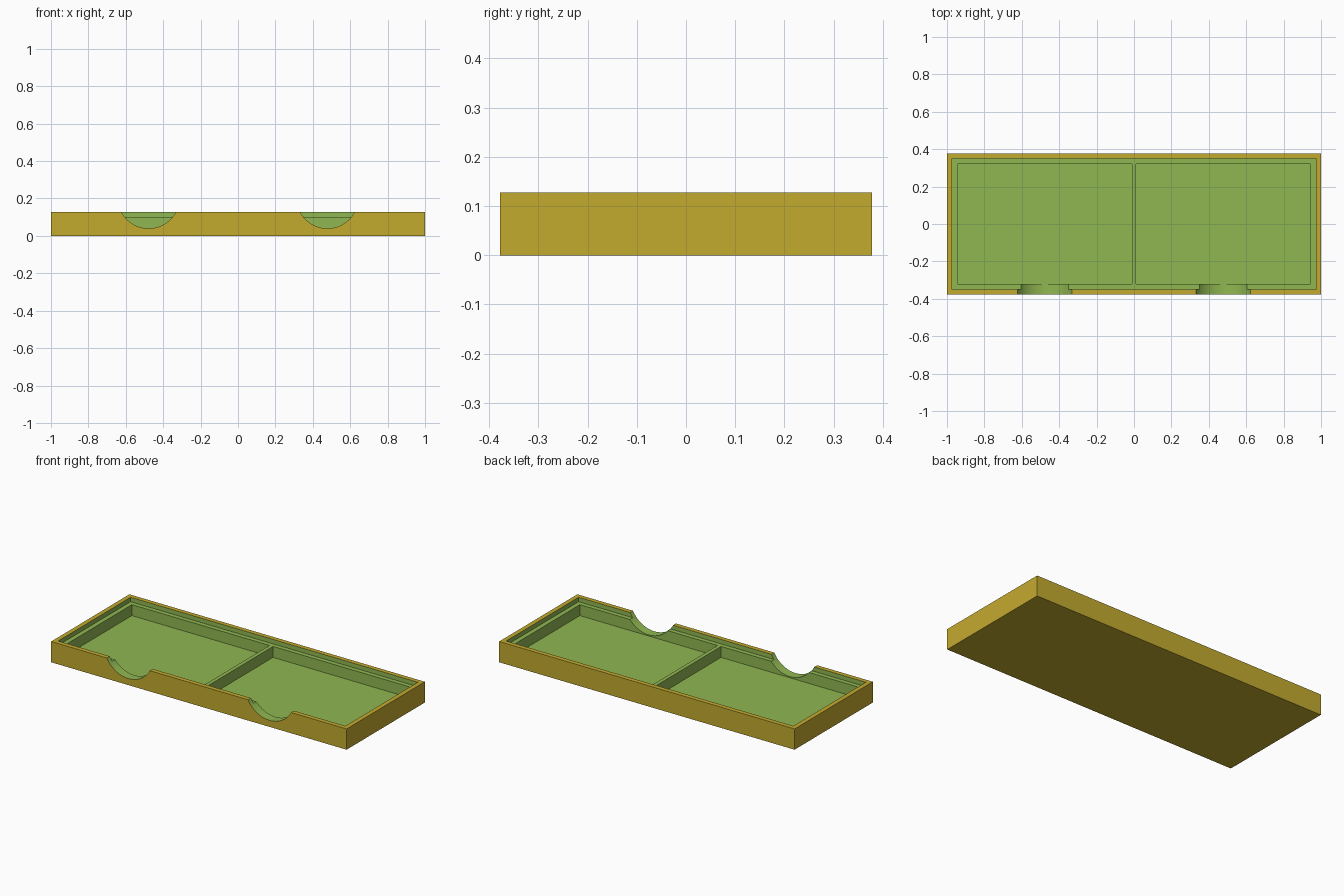
import bpy, math

if "Cube" in bpy.data.objects:
    bpy.data.objects.remove(bpy.data.objects["Cube"])

W, D, H = 1.0, 0.378, 0.127      # half width, half depth, height
LEDGE, FLOOR = 0.10, 0.033       # ledge and pocket floor heights


def material(name, color):
    m = bpy.data.materials.new(name)
    m.diffuse_color = (*color, 1)
    m.use_nodes = True
    m.node_tree.nodes["Principled BSDF"].inputs["Base Color"].default_value = m.diffuse_color
    return m


def box(name, x0, x1, y0, y1, z0, z1):
    bpy.ops.mesh.primitive_cube_add(
        size=1, location=((x0 + x1) / 2, (y0 + y1) / 2, (z0 + z1) / 2))
    ob = bpy.context.object
    ob.name = name
    ob.scale = (x1 - x0, y1 - y0, z1 - z0)
    bpy.ops.object.transform_apply(location=True, rotation=True, scale=True)
    return ob


# Solid tray block
tray = box("tray", -W, W, -D, D, 0, H)

# Shallow lid recess, then two pockets and two finger notches
cutters = [box("recess_cutter", -0.972, 0.972, -0.35, 0.35, LEDGE, 0.3)]
for side in (-1, 1):
    x0, x1 = sorted((side * 0.012, side * 0.944))
    cutters.append(box("pocket_cutter", x0, x1, -0.322, 0.322, FLOOR, 0.2))
    bpy.ops.mesh.primitive_cylinder_add(
        vertices=96, radius=0.165, depth=0.3,
        location=(side * 0.478, -0.4, 0.205), rotation=(math.pi / 2, 0, 0))
    notch = bpy.context.object
    notch.name = "notch_cutter"
    cutters.append(notch)

for cutter in cutters:
    cutter.hide_render = True
    mod = tray.modifiers.new("cut", 'BOOLEAN')
    mod.operation = 'DIFFERENCE'
    mod.solver = 'EXACT'
    mod.object = cutter

bpy.ops.object.select_all(action='DESELECT')
tray.select_set(True)
bpy.context.view_layer.objects.active = tray
for mod in list(tray.modifiers):
    bpy.ops.object.modifier_apply(modifier=mod.name)
for cutter in cutters:
    bpy.data.objects.remove(cutter, do_unlink=True)

# Outer shell and rim in mustard, every cut surface in green
tray.data.materials.clear()
tray.data.materials.append(material("mustard", (0.55, 0.405, 0.028)))
tray.data.materials.append(material("leaf_green", (0.28, 0.475, 0.083)))
for f in tray.data.polygons:
    c, n = f.center, f.normal
    outer = ((abs(n.x) > 0.99 and abs(c.x) > W - 0.005)
             or (abs(n.y) > 0.99 and abs(c.y) > D - 0.005)
             or (abs(n.z) > 0.99 and (c.z > H - 0.005 or c.z < 0.005)))
    f.material_index = 0 if outer else 1

bpy.ops.object.shade_smooth_by_angle(angle=math.radians(30))
